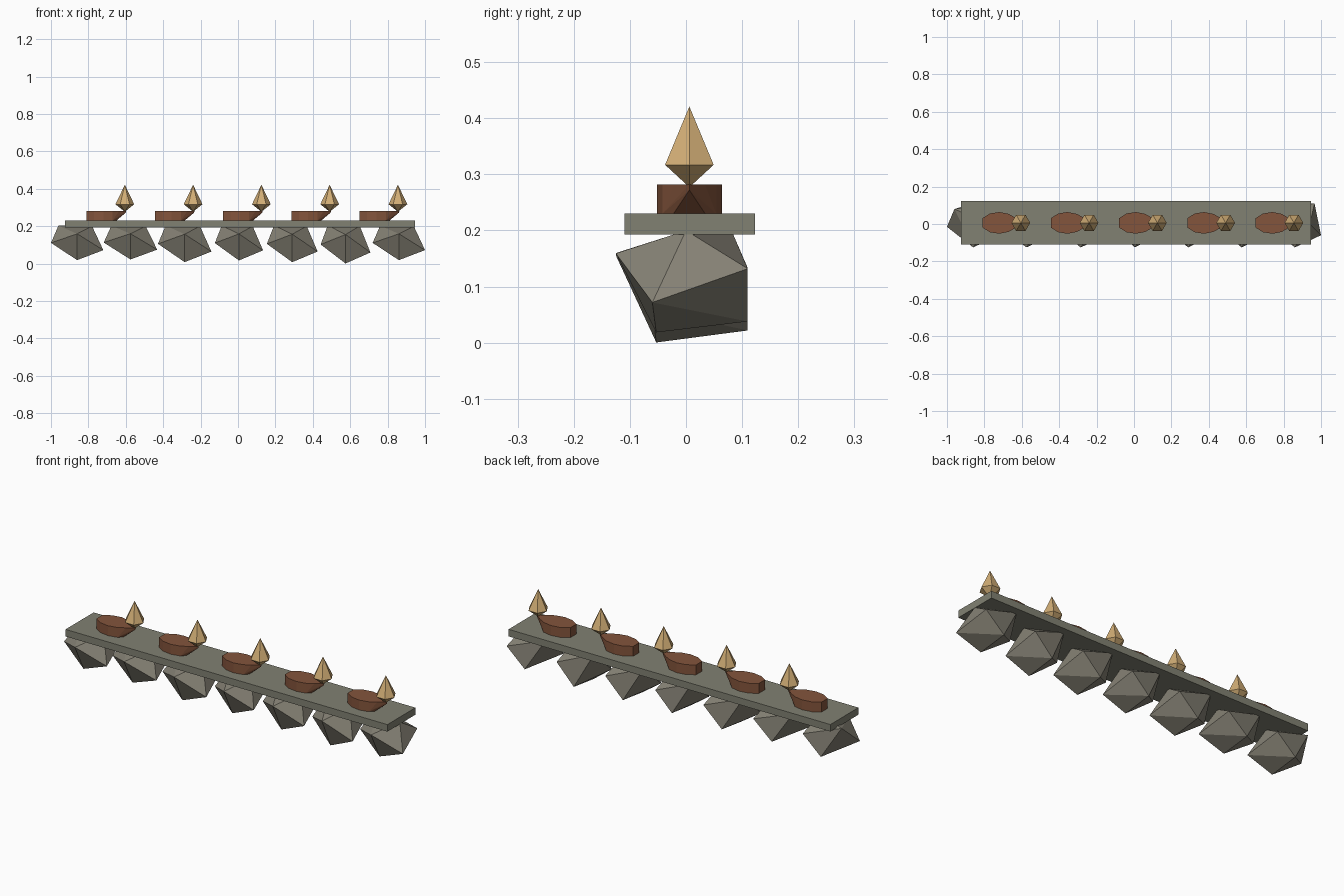
import bpy
import bmesh
from math import cos, sin, pi
from mathutils import Vector, Matrix

if "Cube" in bpy.data.objects:
    bpy.data.objects.remove(bpy.data.objects["Cube"])


def material(name, rgb):
    mat = bpy.data.materials.new(name)
    mat.use_nodes = True
    colour = (*rgb, 1)
    mat.diffuse_color = colour
    mat.node_tree.nodes["Principled BSDF"].inputs["Base Color"].default_value = colour
    return mat


PLANK = material("grey_slab", (0.22, 0.22, 0.17))
ROCK = material("grey_rock", (0.24, 0.225, 0.18))
BROWN = material("brown", (0.23, 0.09, 0.045))
TAN = material("tan", (0.64, 0.42, 0.18))


def hull(name, points, mat):
    """Flat shaded convex solid around a few corner points."""
    bm = bmesh.new()
    for p in points:
        bm.verts.new(p)
    result = bmesh.ops.convex_hull(bm, input=bm.verts)
    loose = [v for v in bm.verts if not v.link_faces]
    bmesh.ops.delete(bm, geom=loose, context='VERTS')
    bmesh.ops.dissolve_limit(bm, angle_limit=0.01, verts=bm.verts, edges=bm.edges)
    bmesh.ops.recalc_face_normals(bm, faces=bm.faces)
    mesh = bpy.data.meshes.new(name)
    bm.to_mesh(mesh)
    bm.free()
    mesh.materials.append(mat)
    obj = bpy.data.objects.new(name, mesh)
    bpy.context.collection.objects.link(obj)
    return obj


# Slab
hull("slab", [(x, y, z) for x in (-0.925, 0.945) for y in (-0.11, 0.123)
              for z in (0.193, 0.23)], PLANK)

# Hanging rocks: corners relative to the middle of the slab's underside
rock_corners = [
    (0.08, 0.0, 0.007),       # top
    (-0.10, 0.08, 0.01),      # rear top
    (0.0, -0.125, -0.035),    # front
    (0.14, -0.06, -0.125),    # left tip
    (0.105, 0.11, -0.063),    # rear left
    (-0.14, -0.015, -0.085),  # right tip
    (0.0, -0.053, -0.18),     # bottom front
    (0.0, 0.11, -0.16),       # bottom rear
]
rocks = [(-0.86, 1.0, 0.97), (-0.575, 1.02, 0.95), (-0.285, 1.02, 1.03),
         (0.005, 0.92, 0.98), (0.29, 0.97, 1.03), (0.575, 0.95, 1.07),
         (0.86, 1.0, 0.97)]
for i, (x, width, depth) in enumerate(rocks):
    corners = [(x + c[0] * width, c[1], 0.193 + c[2] * depth) for c in rock_corners]
    hull(f"rock_{i + 1}", corners, ROCK)

# Five tapered blocks, each with a pointed finial over its tip
half_outline = [(-0.205, 0.025), (-0.165, 0.05), (-0.115, 0.058),
                (-0.065, 0.048), (-0.03, 0.028)]
for i in range(5):
    x, y = -0.605 + 0.365 * i, 0.006
    top = [(x + px, y + s * py, 0.282) for px, py in half_outline for s in (-1, 1)]
    top.append((x + 0.008, y, 0.282))
    base = [(x + min(px, -0.045), y + s * py, 0.23)
            for px, py in half_outline for s in (-1, 1)]
    hull(f"block_{i + 1}", top + base + [(x + 0.005, y, 0.272)], BROWN)
    girdle = [(x + 0.05 * cos(k * pi / 3), y + 0.05 * sin(k * pi / 3), 0.317)
              for k in range(6)]
    hull(f"finial_{i + 1}", girdle + [(x, y, 0.421), (x, y, 0.277)], TAN)
